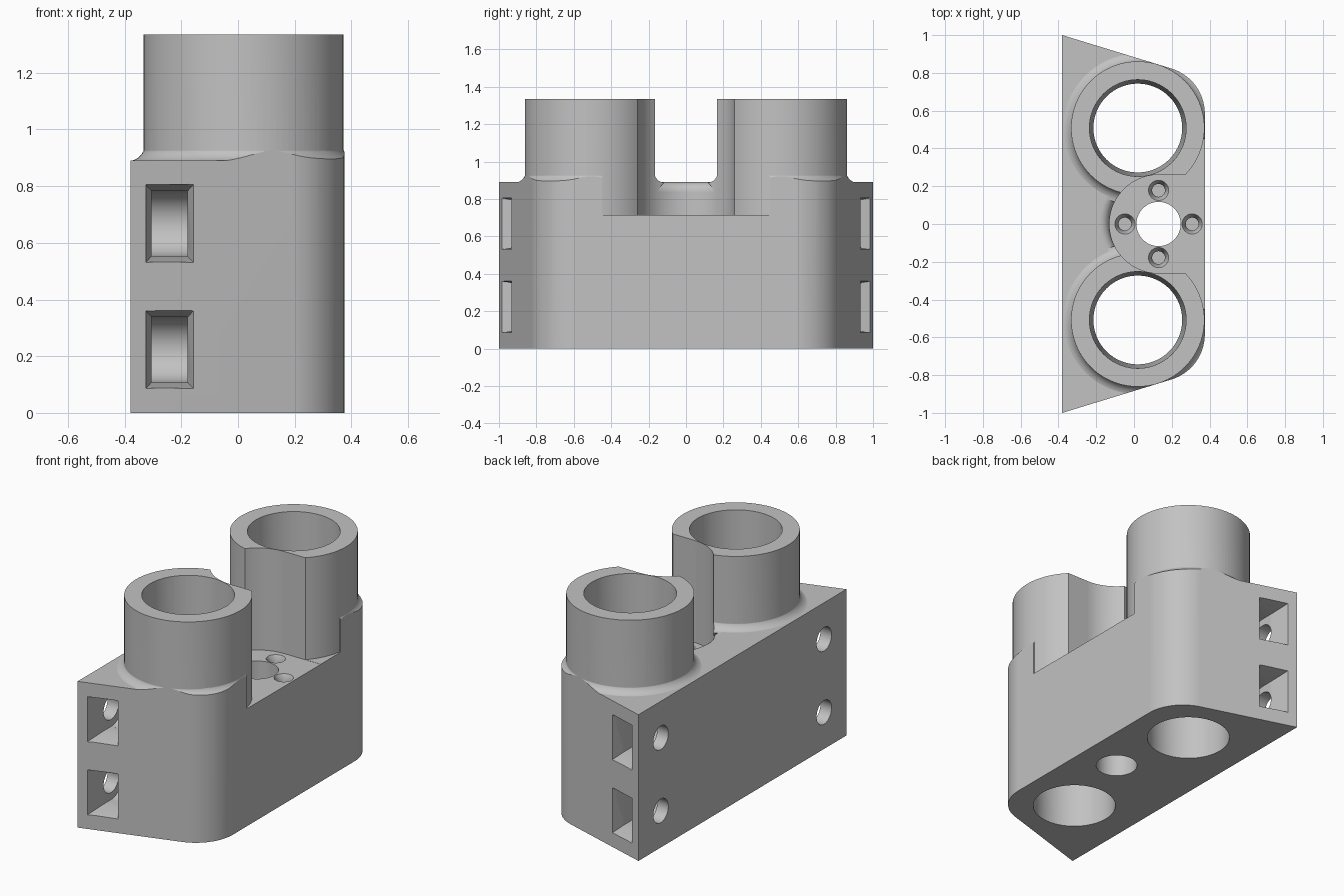
import bpy, bmesh, math
from mathutils import Matrix

if "Cube" in bpy.data.objects:
    bpy.data.objects.remove(bpy.data.objects["Cube"], do_unlink=True)

TOP, FLOOR, RIM = 0.89, 0.715, 1.335
TOWER = (0.02, 0.508)
SLOT_X, SLOT_R = 0.13, 0.26

grey = bpy.data.materials.new("plain grey")
grey.use_nodes = True
colour = (0.54, 0.54, 0.54, 1)
grey.diffuse_color = colour
grey.node_tree.nodes["Principled BSDF"].inputs["Base Color"].default_value = colour


def finish(name, bm):
    bmesh.ops.recalc_face_normals(bm, faces=bm.faces)
    mesh = bpy.data.meshes.new(name)
    bm.to_mesh(mesh)
    bm.free()
    mesh.materials.append(grey)
    ob = bpy.data.objects.new(name, mesh)
    bpy.context.collection.objects.link(ob)
    return ob


def box(name, x, y, z):
    bm = bmesh.new()
    bmesh.ops.create_cube(bm, size=1)
    for v in bm.verts:
        for i, r in enumerate((x, y, z)):
            v.co[i] = r[0] if v.co[i] < 0 else r[1]
    return finish(name, bm)


def prism(name, outline, z0, z1):
    bm = bmesh.new()
    face = bm.faces.new([bm.verts.new((x, y, z0)) for x, y in outline])
    out = bmesh.ops.extrude_face_region(bm, geom=[face])
    for v in out["geom"]:
        if isinstance(v, bmesh.types.BMVert):
            v.co.z = z1
    if not any(f.normal.z < 0 and f.calc_center_median().z == z0 for f in bm.faces):
        bmesh.ops.contextual_create(bm, geom=[e for e in bm.edges if e.is_boundary])
    return finish(name, bm)


def turned(name, profile, x, y, steps=96):
    """Solid of revolution about a vertical axis; profile is (radius, z)."""
    bm = bmesh.new()
    pts = [(0, profile[0][1])] + profile + [(0, profile[-1][1])]
    verts = [bm.verts.new((r, 0, z)) for r, z in pts]
    edges = [bm.edges.new(pair) for pair in zip(verts, verts[1:])]
    bmesh.ops.spin(bm, geom=verts + edges, cent=(0, 0, 0), axis=(0, 0, 1),
                   angle=math.tau, steps=steps)
    bmesh.ops.remove_doubles(bm, verts=bm.verts, dist=1e-5)
    bmesh.ops.translate(bm, verts=bm.verts, vec=(x, y, 0))
    return finish(name, bm)


def rod_x(name, radius, x0, x1, y, z):
    bm = bmesh.new()
    bmesh.ops.create_cone(bm, cap_ends=True, segments=48, radius1=radius,
                          radius2=radius, depth=x1 - x0,
                          matrix=Matrix.Translation(((x0 + x1) / 2, y, z))
                          @ Matrix.Rotation(math.pi / 2, 4, "Y"))
    return finish(name, bm)


def pocket_mouth(name, s, z):
    """Tapered opening that widens to the slanted end face and past it."""
    bm = bmesh.new()
    bmesh.ops.create_cube(bm, size=2)
    for v in bm.verts:
        left, outer, up = v.co.x < 0, v.co.y > 0, v.co.z
        x0, x1, y1 = (-0.305, -0.325, 0.983) if left else (-0.178, -0.157, 0.932)
        t = 1.3 if outer else 0
        v.co = (x0 + (x1 - x0) * t, s * (0.86 + (y1 - 0.86) * t),
                z + up * (0.115 + 0.022 * t))
    return finish(name, bm)


def apply_bool(target, tool, operation="DIFFERENCE"):
    tool.hide_render = True
    mod = target.modifiers.new("join", "BOOLEAN")
    mod.object, mod.operation, mod.solver = tool, operation, "EXACT"
    bpy.context.view_layer.objects.active = target
    bpy.ops.object.modifier_apply(modifier=mod.name)
    bpy.data.objects.remove(tool, do_unlink=True)


def arc(cx, cy, r, a0, a1, n=12):
    angles = [math.radians(a0 + (a1 - a0) * i / n) for i in range(n + 1)]
    return [(cx + r * math.cos(a), cy + r * math.sin(a)) for a in angles]


# Oversized slab with a rounded lip around the recess
body = box("twin_tube_bracket", (-0.6, 0.6), (-1.2, 1.2), (-0.2, TOP))
lip = [(SLOT_R - 0.002, 0.75)] + arc(SLOT_R + 0.05, TOP - 0.05, 0.05, 180, 90, 8)
apply_bool(body, turned("lip_cutter", lip + [(SLOT_R + 0.05, 1)], SLOT_X, 0))

# Fillets blending the towers into the top of the slab
for s in (1, -1):
    skirt = [(0.34, 0.8), (0.4, 0.88)] + arc(0.41, 0.95, 0.062, 270, 180, 10)
    apply_bool(body, turned("tower_fillet", skirt, TOWER[0], s * TOWER[1]), "UNION")

# Trim to the plan outline: slanted ends and rounded corners
half = arc(0.125, 0.584, 0.25, 0, 73, 16) + [(-0.38, 1)]
outline = half + [(x, -y) for x, y in reversed(half)]
apply_bool(body, prism("outline", outline, 0, 2), "INTERSECT")

# Open side of the recess, then the towers standing in it
apply_bool(body, box("side_cutter", (SLOT_X, 0.6), (-0.45, 0.45), (FLOOR, 1.6)))
for s in (1, -1):
    tower = [(0.353, 0.3), (0.353, RIM)]
    apply_bool(body, turned("tower", tower, TOWER[0], s * TOWER[1]), "UNION")

# U shaped recess that also relieves the tower walls
recess = arc(SLOT_X, 0, SLOT_R, 90, 270, 48) + [(0.62, -SLOT_R), (0.62, SLOT_R)]
apply_bool(body, prism("recess_cutter", recess, FLOOR - 0.001, 1.7))

# Tapered bores through the towers
for s in (1, -1):
    bore = [(0.234, -0.1), (0.235, 0), (0.256, RIM), (0.257, 1.5)]
    apply_bool(body, turned("bore", bore, TOWER[0], s * TOWER[1]))

# Centre hole and four countersunk screw holes
apply_bool(body, turned("centre_hole", [(0.117, -0.1), (0.117, 1)], SLOT_X, 0, 64))
screw = [(0.034, 0.5), (0.034, FLOOR - 0.04), (0.054, FLOOR), (0.064, FLOOR + 0.02)]
for i in range(4):
    a = i * math.pi / 2
    apply_bool(body, turned("screw_hole", screw, SLOT_X + 0.178 * math.cos(a),
                            0.178 * math.sin(a), 32))

# Nut pockets in the ends, with bolt holes from the flat face
for s in (1, -1):
    for z in (0.223, 0.668):
        y = s * 0.785
        apply_bool(body, pocket_mouth("pocket_mouth", s, z))
        apply_bool(body, box("pocket", (-0.305, -0.178), sorted((y, s * 0.87)),
                             (z - 0.115, z + 0.115)))
        apply_bool(body, rod_x("pocket_end", 0.1149, -0.305, -0.178, y, z))
        apply_bool(body, rod_x("bolt_hole", 0.072, -0.5, -0.24, y, z))

# Smooth curved walls, crisp edges
bpy.ops.object.select_all(action="DESELECT")
body.select_set(True)
bpy.context.view_layer.objects.active = body
bpy.ops.object.shade_smooth_by_angle(angle=math.radians(30))
weighted = body.modifiers.new("flat_face_shading", "WEIGHTED_NORMAL")
weighted.keep_sharp = True
